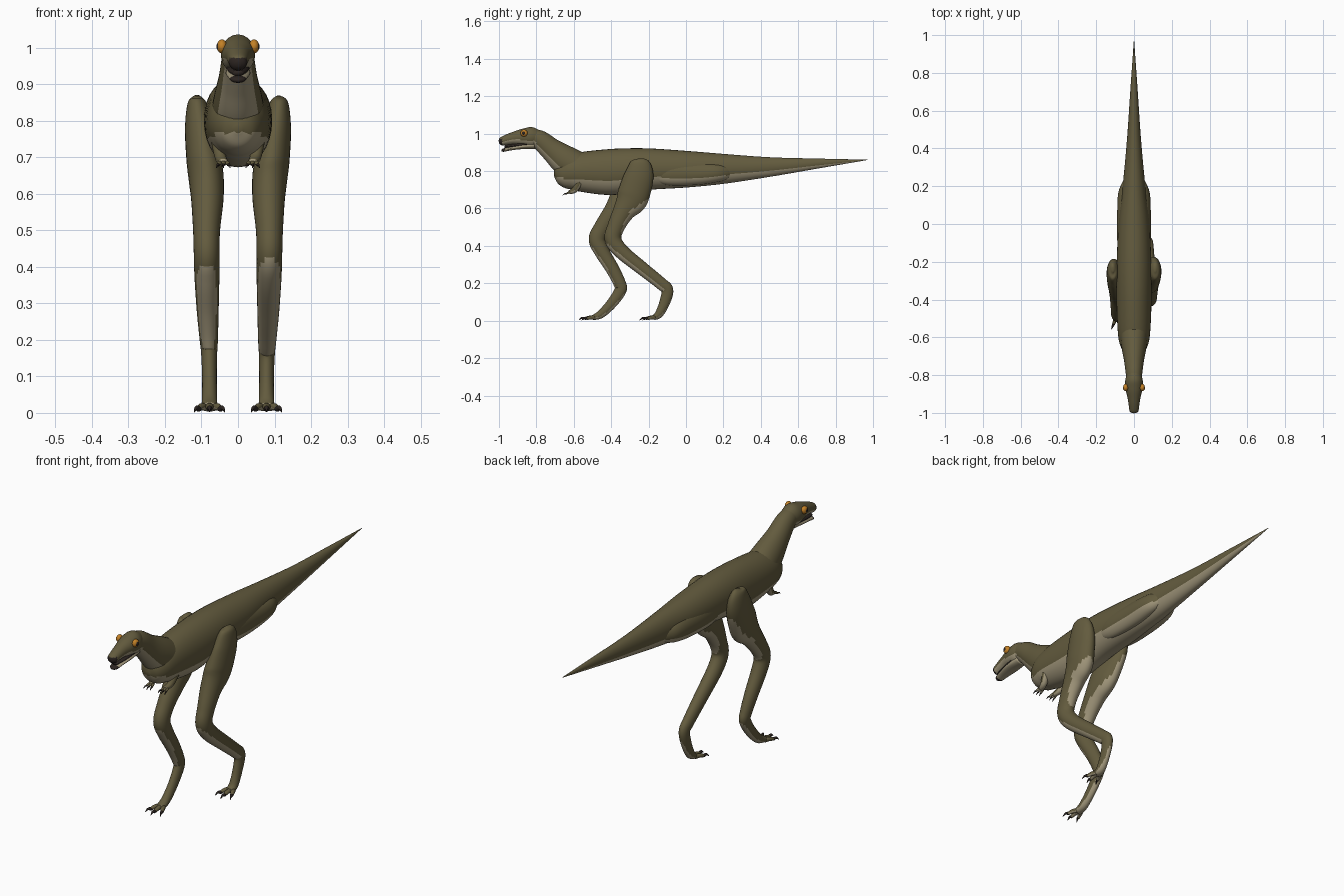
import bpy, bmesh, math
from mathutils import Vector

cube = bpy.data.objects.get("Cube")
if cube:
    bpy.data.objects.remove(cube)


def material(name, color):
    mat = bpy.data.materials.new(name)
    mat.use_nodes = True
    mat.diffuse_color = (*color, 1)
    bsdf = next(n for n in mat.node_tree.nodes if n.type == "BSDF_PRINCIPLED")
    bsdf.inputs["Base Color"].default_value = (*color, 1)
    bsdf.inputs["Roughness"].default_value = 0.8
    return mat


OLIVE = material("olive hide", (0.125, 0.105, 0.048))
PALE = material("pale underside", (0.36, 0.31, 0.2))
DARK = material("dark horn", (0.025, 0.018, 0.015))
ORANGE = material("orange eye", (0.55, 0.22, 0.02))


def finish(name, bm, mats, rule=None):
    """Turn a bmesh into a smooth object, choosing each face's colour by rule."""
    bmesh.ops.recalc_face_normals(bm, faces=bm.faces)
    for face in bm.faces:
        face.smooth = True
        if rule:
            face.material_index = rule(face)
    mesh = bpy.data.meshes.new(name)
    bm.to_mesh(mesh)
    bm.free()
    for mat in mats:
        mesh.materials.append(mat)
    obj = bpy.data.objects.new(name, mesh)
    bpy.context.collection.objects.link(obj)
    return obj


def underside(face):
    return 1 if face.normal.z < -0.3 else 0


def smooth_path(keys, steps):
    """Catmull-Rom interpolation through the key rings."""
    keys = [Vector(k) for k in keys]
    out = []
    for i in range(len(keys) - 1):
        a, b, c = keys[max(i - 1, 0)], keys[i], keys[i + 1]
        d = keys[min(i + 2, len(keys) - 1)]
        for s in range(steps):
            t = s / steps
            out.append(0.5 * (2 * b + (c - a) * t + (2 * a - 5 * b + 4 * c - d) * t * t
                              + (3 * b - a - 3 * c + d) * t ** 3))
    return out + [keys[-1]]


def loft(name, keys, mats=(OLIVE, PALE), rule=underside, sides=32, steps=6):
    """Oval rings (x, y, z, half width, half depth) lofted along a path."""
    path = smooth_path(keys, steps)
    bm = bmesh.new()
    rings = []
    for i, p in enumerate(path):
        tangent = path[min(i + 1, len(path) - 1)] - path[max(i - 1, 0)]
        normal = Vector((0, -tangent[2], tangent[1])).normalized()
        w, h = max(p[3], 0.001), max(p[4], 0.001)
        ring = []
        for k in range(sides):
            a = math.tau * k / sides
            ring.append(bm.verts.new(Vector(p[:3]) + Vector((w * math.cos(a), 0, 0))
                                     + normal * h * math.sin(a)))
        rings.append(ring)
    for r, q in zip(rings, rings[1:]):
        for k in range(sides):
            n = (k + 1) % sides
            bm.faces.new((r[k], r[n], q[n], q[k]))
    bm.faces.new(rings[0])
    bm.faces.new(rings[-1])
    return finish(name, bm, mats, rule)


def centred(keys):
    return [(0, *k) for k in keys]


def ball(name, centre, size, mat):
    bm = bmesh.new()
    bmesh.ops.create_uvsphere(bm, u_segments=20, v_segments=12, radius=1)
    for v in bm.verts:
        v.co = Vector(centre) + v.co * Vector(size)
    return finish(name, bm, [mat])


def digit(name, start, end, radius, claw):
    """A tapering toe or finger, with a curved dark claw at its end."""
    a, b = Vector(start), Vector(end)
    mid = a.lerp(b, 0.5) + Vector((0, 0, radius * 0.3))
    loft(name, [(*a, radius, radius), (*mid, radius, radius * 0.9),
                (*b, radius * 0.7, radius * 0.7)], sides=12, steps=4)
    out = (b - a).normalized() * claw
    arch = b + out * 0.5 + Vector((0, 0, radius * 0.4))
    tip = b + out + Vector((0, 0, -radius * 0.5))
    loft(name + "_claw", [(*b, radius * 0.75, radius * 0.75), (*arch, radius * 0.5, radius * 0.5),
                          (*tip, 0.001, 0.001)], mats=[DARK], rule=None, sides=10, steps=4)


# Torso and tail in one long taper
loft("torso_and_tail", centred([
    (-0.705, 0.775, 0.01, 0.01), (-0.69, 0.778, 0.045, 0.05),
    (-0.65, 0.785, 0.07, 0.08), (-0.58, 0.795, 0.085, 0.103),
    (-0.4, 0.795, 0.093, 0.123), (-0.22, 0.81, 0.092, 0.112),
    (0, 0.81, 0.082, 0.098), (0.2, 0.812, 0.06, 0.08),
    (0.45, 0.822, 0.037, 0.052), (0.7, 0.84, 0.02, 0.027), (0.97, 0.86, 0.001, 0.001)]))

# Neck
loft("neck", centred([
    (-0.57, 0.81, 0.075, 0.088), (-0.65, 0.86, 0.066, 0.08), (-0.72, 0.915, 0.053, 0.062),
    (-0.78, 0.965, 0.045, 0.052), (-0.84, 0.99, 0.038, 0.04)]))


# Skull with dark snout end, and slightly open lower jaw
def snout(face):
    c = face.calc_center_median()
    return 2 if c.y < -0.982 and c.z < 0.972 else underside(face)


def jaw_tip(face):
    return 2 if face.calc_center_median().y < -0.968 else 1


loft("skull", centred([
    (-0.765, 0.985, 0.025, 0.025), (-0.82, 0.982, 0.045, 0.053), (-0.87, 0.981, 0.045, 0.046),
    (-0.92, 0.976, 0.034, 0.034), (-0.96, 0.967, 0.028, 0.027),
    (-0.99, 0.957, 0.023, 0.021), (-1.0, 0.954, 0.008, 0.008)]),
    mats=(OLIVE, PALE, DARK), rule=snout)
loft("lower_jaw", centred([
    (-0.81, 0.938, 0.03, 0.02), (-0.88, 0.93, 0.034, 0.013), (-0.94, 0.92, 0.027, 0.01),
    (-0.975, 0.912, 0.02, 0.009), (-0.987, 0.91, 0.006, 0.004)]),
    mats=(OLIVE, PALE, DARK), rule=jaw_tip)
loft("mouth_lining", centred([
    (-0.85, 0.945, 0.032, 0.012), (-0.92, 0.936, 0.026, 0.01), (-0.97, 0.93, 0.016, 0.008)]),
    mats=[DARK], rule=None)

for side, label in ((1, "left"), (-1, "right")):
    # Eyes and nostrils
    ball(label + "_eye", (side * 0.044, -0.866, 1.003), (0.014, 0.019, 0.019), ORANGE)
    ball(label + "_pupil", (side * 0.054, -0.868, 1.003), (0.005, 0.01, 0.01), DARK)
    ball(label + "_nostril", (side * 0.017, -0.982, 0.969), (0.005, 0.006, 0.004), DARK)

    # Muscle at the base of the tail
    loft(label + "_tail_muscle", [
        (side * 0.05, -0.2, 0.785, 0.02, 0.03), (side * 0.05, -0.1, 0.785, 0.038, 0.06),
        (side * 0.045, 0.05, 0.785, 0.044, 0.06), (side * 0.042, 0.16, 0.79, 0.042, 0.05),
        (side * 0.036, 0.22, 0.795, 0.026, 0.035), (side * 0.03, 0.26, 0.8, 0.004, 0.01)])

    # Tiny arms tucked under the chest
    loft(label + "_forearm", [
        (side * 0.055, -0.57, 0.74, 0.018, 0.018), (side * 0.048, -0.595, 0.7, 0.016, 0.016),
        (side * 0.04, -0.625, 0.686, 0.013, 0.01)], sides=16)
    for f in (-1, 0, 1):
        x = side * 0.04 + f * 0.009
        digit(f"{label}_finger_{f + 2}", (x, -0.62, 0.685),
              (x + f * 0.005, -0.64, 0.679), 0.006, 0.02)

# Legs share heights and girth; each has its own stride
HEIGHT = (0.868, 0.85, 0.78, 0.69, 0.64, 0.58, 0.5, 0.435, 0.37, 0.28, 0.2, 0.163, 0.095, 0.035, 0.016)
ACROSS = (0.112, 0.112, 0.104, 0.093, 0.087, 0.084, 0.086, 0.086, 0.085, 0.083, 0.08, 0.079, 0.078, 0.078, 0.078)
WIDTH = (0.005, 0.025, 0.041, 0.048, 0.048, 0.044, 0.037, 0.035, 0.034, 0.03, 0.025, 0.022, 0.02, 0.021, 0.022)
DEPTH = (0.01, 0.05, 0.077, 0.085, 0.082, 0.058, 0.046, 0.045, 0.04, 0.036, 0.033, 0.032, 0.028, 0.022, 0.013)
STRIDES = {
    "left": (1, (-0.245, -0.245, -0.25, -0.275, -0.295, -0.335, -0.375, -0.39,
                 -0.345, -0.235, -0.135, -0.1, -0.115, -0.145, -0.175)),
    "right": (-1, (-0.245, -0.245, -0.26, -0.305, -0.335, -0.385, -0.445, -0.475,
                   -0.45, -0.395, -0.355, -0.35, -0.395, -0.455, -0.5)),
}
for label, (side, stride) in STRIDES.items():
    loft(label + "_leg", [(side * x, y, z, w, d) for x, y, z, w, d
                          in zip(ACROSS, stride, HEIGHT, WIDTH, DEPTH)])
    # Three splayed toes
    foot_x, foot_y = side * ACROSS[-1], stride[-1] + 0.012
    for t in (-1, 0, 1):
        length = 0.055 if t == 0 else 0.042
        digit(f"{label}_toe_{t + 2}", (foot_x + t * 0.012, foot_y, 0.016),
              (foot_x + t * 0.03, foot_y - length, 0.011), 0.011, 0.03)
